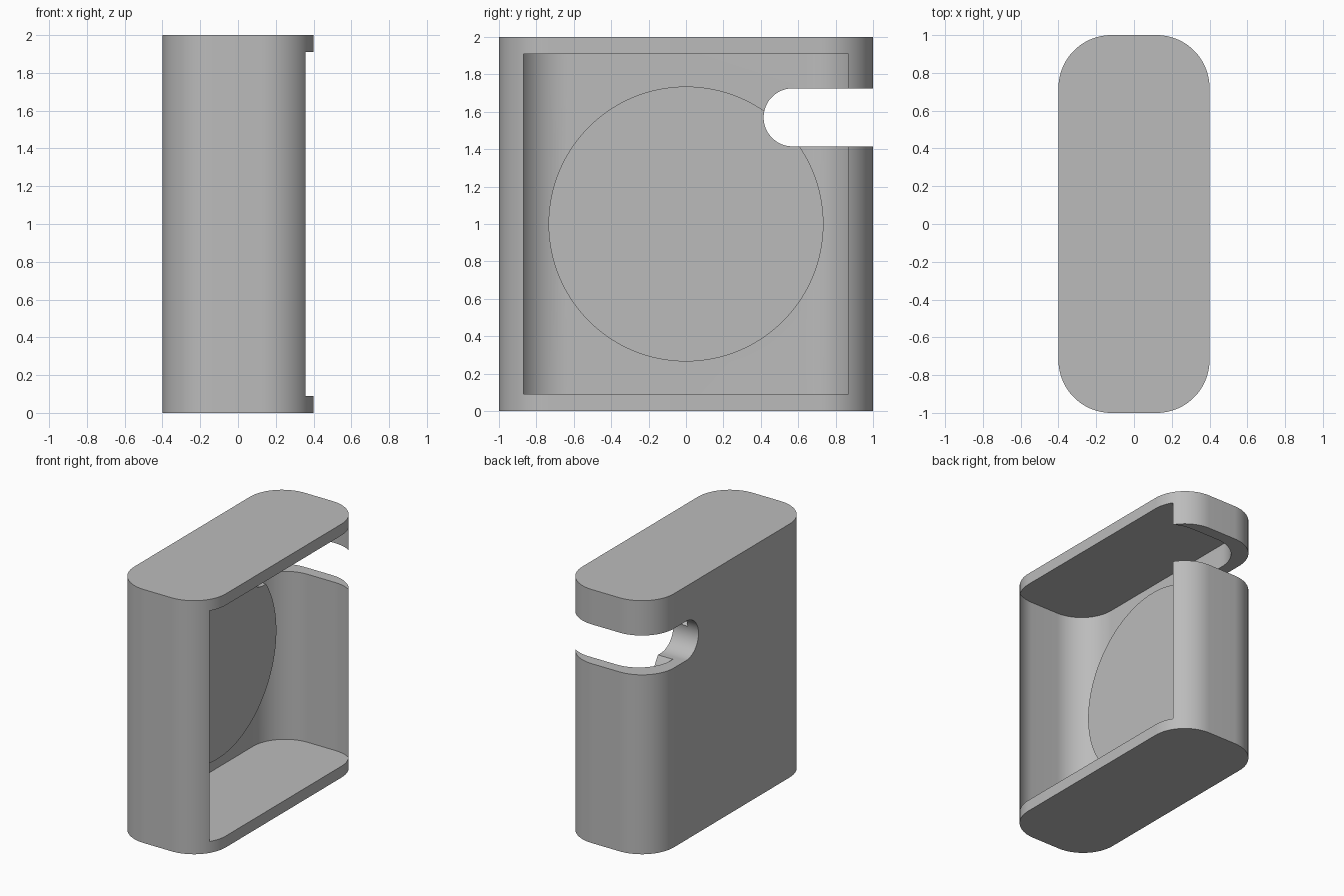
import bpy, bmesh
from math import pi, sin, cos

if "Cube" in bpy.data.objects:
    bpy.data.objects.remove(bpy.data.objects["Cube"])

grey = bpy.data.materials.new("plain_grey")
grey.use_nodes = True
colour = (0.5, 0.5, 0.5, 1)
grey.diffuse_color = colour
grey.node_tree.nodes["Principled BSDF"].inputs["Base Color"].default_value = colour


def rounded(cx, cy, half_x, half_y, r, steps=24):
    """Outline of a rounded rectangle, counter-clockwise."""
    points = []
    for quarter, (sx, sy) in enumerate([(1, 1), (-1, 1), (-1, -1), (1, -1)]):
        for i in range(steps + 1):
            a = (quarter + i / steps) * pi / 2
            points.append((cx + sx * (half_x - r) + r * cos(a),
                           cy + sy * (half_y - r) + r * sin(a)))
    return points


def prism(name, outline, start, end, axis="z"):
    """Extrude an outline along z, or a (y, z) outline along x."""
    place = (lambda p, d: (p[0], p[1], d)) if axis == "z" else (lambda p, d: (d, p[0], p[1]))
    bm = bmesh.new()
    face = bm.faces.new([bm.verts.new(place(p, start)) for p in outline])
    top = bmesh.ops.extrude_face_region(bm, geom=[face])["geom"]
    move = place((0, 0), end - start)
    bmesh.ops.translate(bm, vec=move, verts=[v for v in top if isinstance(v, bmesh.types.BMVert)])
    bmesh.ops.remove_doubles(bm, verts=bm.verts, dist=1e-5)
    bmesh.ops.recalc_face_normals(bm, faces=bm.faces)
    mesh = bpy.data.meshes.new(name)
    bm.to_mesh(mesh)
    bm.free()
    mesh.materials.append(grey)
    obj = bpy.data.objects.new(name, mesh)
    bpy.context.collection.objects.link(obj)
    return obj


def combine(target, tool, operation):
    mod = target.modifiers.new(tool.name, "BOOLEAN")
    mod.object, mod.operation, mod.solver = tool, operation, "EXACT"
    bpy.context.view_layer.objects.active = target
    bpy.ops.object.modifier_apply(modifier=mod.name)
    bpy.data.objects.remove(tool)


# Rounded case, hollowed by a cavity that breaks out through the left side
case = prism("case", rounded(0, 0, 0.4, 1, 0.28), 0, 2)
combine(case, prism("cavity", rounded(0.09, 0, 0.4, 0.91, 0.28), 0.09, 1.91), "DIFFERENCE")

# Thick round boss on the inner wall
boss = [(0.735 * cos(i * pi / 64), 1 + 0.735 * sin(i * pi / 64)) for i in range(128)]
combine(case, prism("boss", boss, -0.35, -0.18, "x"), "UNION")

# Round-ended slot open to the back edge
slot = rounded(1.0, 1.57, 0.585, 0.155, 0.155)
combine(case, prism("slot", slot, -0.6, 0.6, "x"), "DIFFERENCE")

bpy.ops.object.select_all(action="DESELECT")
case.select_set(True)
bpy.context.view_layer.objects.active = case
bpy.ops.object.shade_smooth_by_angle(angle=pi / 6)
